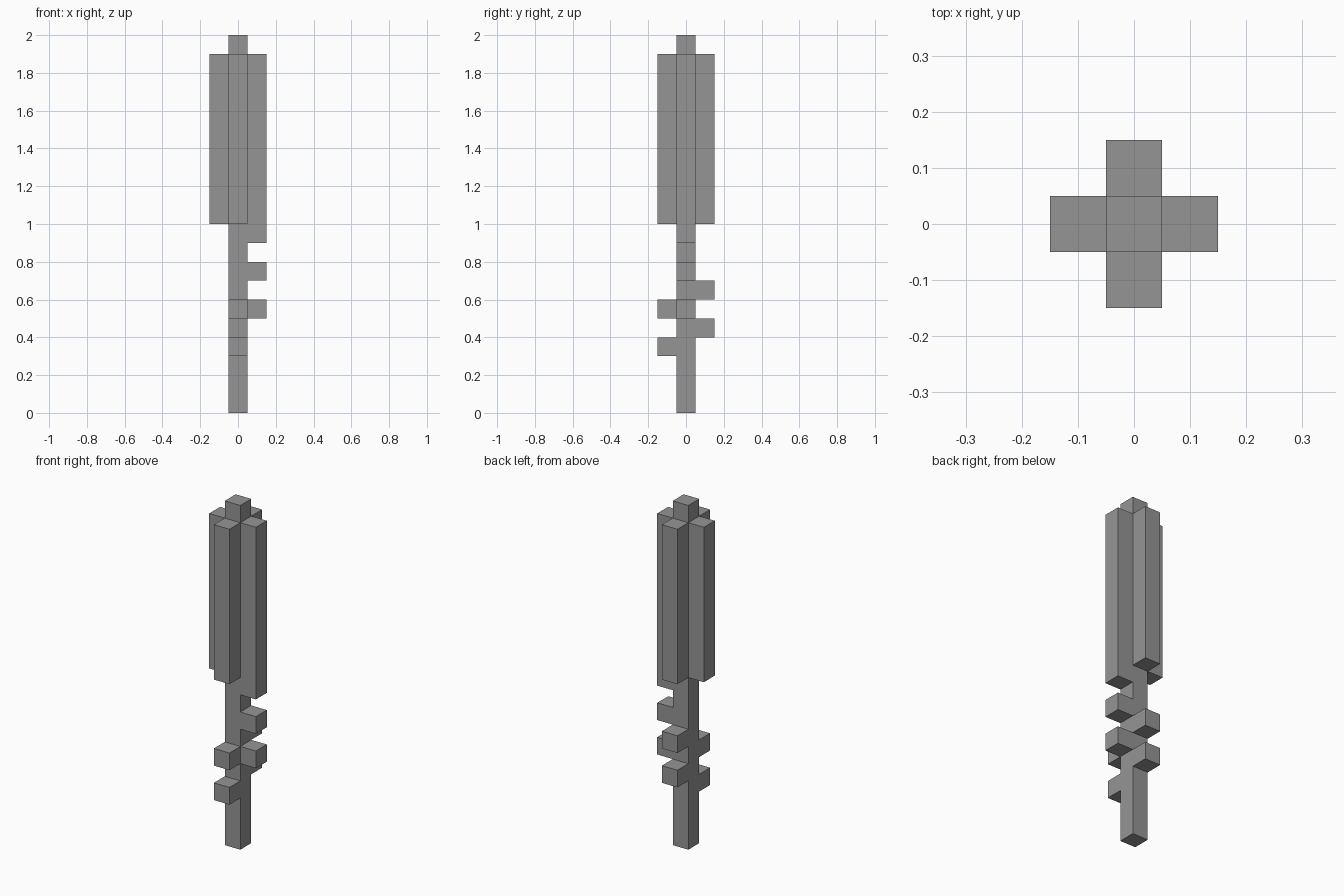
import bpy
import bmesh
from mathutils import Matrix, Vector

cube = bpy.data.objects.get("Cube")
if cube:
    bpy.data.objects.remove(cube, do_unlink=True)

U = 0.1  # side of one block

grey = bpy.data.materials.new("plain_grey")
colour = (0.3, 0.3, 0.3, 1)
grey.use_nodes = True
grey.diffuse_color = colour
grey.node_tree.nodes["Principled BSDF"].inputs["Base Color"].default_value = colour

SIDES = {"left": (1, 0), "right": (-1, 0), "front": (0, -1), "back": (0, 1)}


def column(name, side, bottom, top):
    """Square column on the given side of the shaft, heights in blocks."""
    x, y = side
    size = Vector((U, U, (top - bottom) * U))
    centre = Vector((x * U, y * U, (bottom + top) * U / 2))
    mesh = bpy.data.meshes.new(name)
    bm = bmesh.new()
    bmesh.ops.create_cube(
        bm, size=1, matrix=Matrix.Translation(centre) @ Matrix.Diagonal(size).to_4x4())
    bm.to_mesh(mesh)
    bm.free()
    mesh.materials.append(grey)
    obj = bpy.data.objects.new(name, mesh)
    bpy.context.collection.objects.link(obj)


# Central shaft from the foot to the tip
column("shaft", (0, 0), 0, 20)

# Four long ribs around the upper half, the left one a block longer
for label, side in SIDES.items():
    column(label + "_rib", side, 9 if label == "left" else 10, 19)

# Small teeth on the lower shaft
TEETH = {"left": (5, 7), "front": (3, 5), "back": (4, 6)}
for label, levels in TEETH.items():
    for row, z in zip(("lower", "upper"), levels):
        column(f"{label}_{row}_tooth", SIDES[label], z, z + 1)
